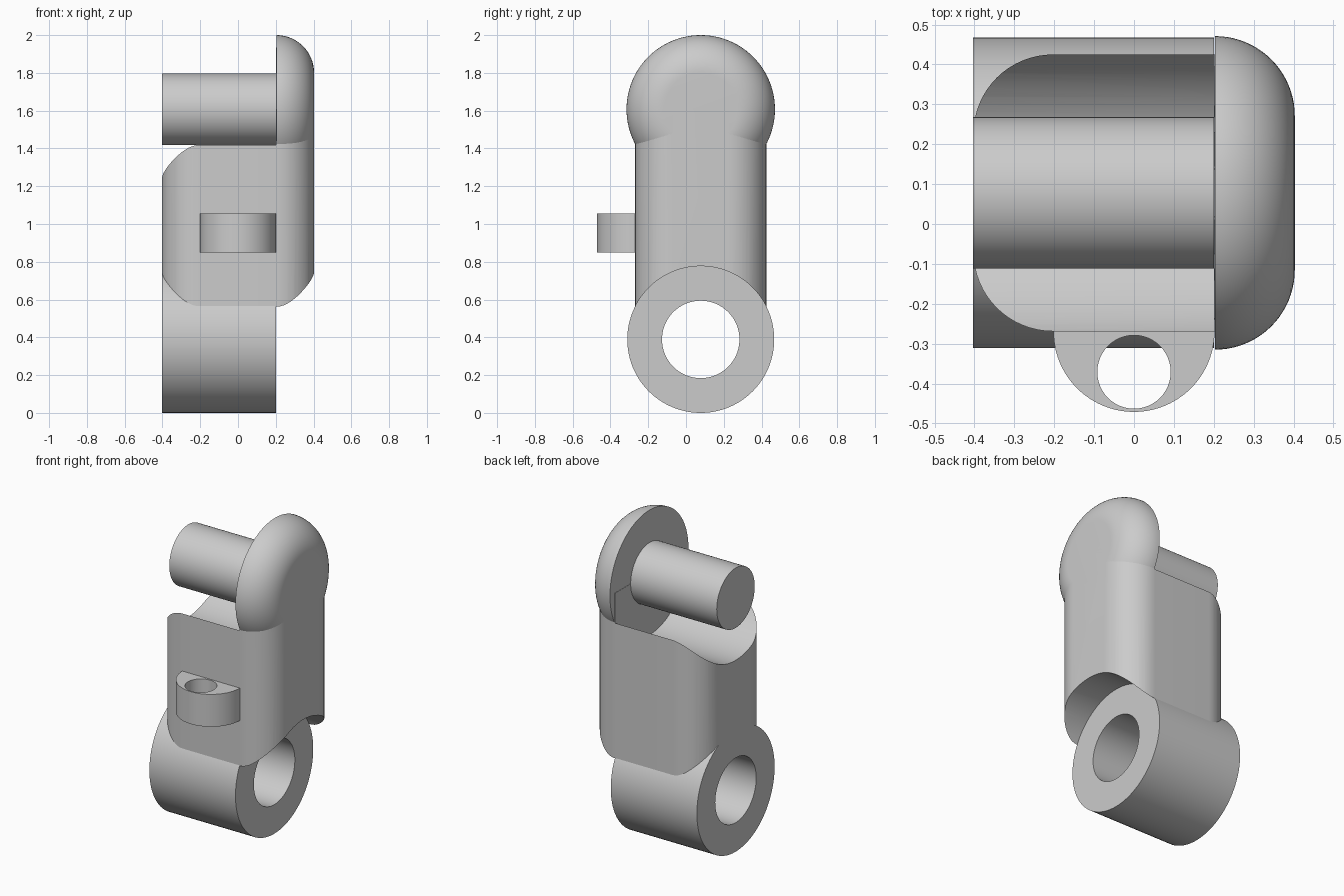
import bpy, bmesh
from math import sin, cos, pi, radians
from mathutils import Vector

cube = bpy.data.objects.get("Cube")
if cube:
    bpy.data.objects.remove(cube)

# One plain grey for the whole link
GREY = (0.6, 0.6, 0.6, 1)
grey = bpy.data.materials.new("plain grey")
grey.use_nodes = True
grey.diffuse_color = GREY
grey.node_tree.nodes["Principled BSDF"].inputs["Base Color"].default_value = GREY

MID_Y = 0.078               # depth of both hinge axes
LOW_Z, HIGH_Z = 0.389, 1.607  # heights of ring axis and pin axis
EDGE = 0.2                  # rounding radius and shared inner plane in x
HALF_W, HALF_D = 0.403, 0.347


def finish(name, bm):
    bmesh.ops.remove_doubles(bm, verts=bm.verts, dist=1e-5)
    bmesh.ops.recalc_face_normals(bm, faces=bm.faces)
    mesh = bpy.data.meshes.new(name)
    bm.to_mesh(mesh)
    bm.free()
    mesh.materials.append(grey)
    obj = bpy.data.objects.new(name, mesh)
    bpy.context.collection.objects.link(obj)
    return obj


def revolve(name, profile, z, closed=False):
    """Turn (x, radius) points about a side-to-side axis at height z."""
    bm = bmesh.new()
    verts = [bm.verts.new((x, MID_Y, z + r)) for x, r in profile]
    edges = [bm.edges.new(pair) for pair in zip(verts, verts[1:])]
    if closed:
        edges.append(bm.edges.new((verts[-1], verts[0])))
    bmesh.ops.spin(bm, geom=verts + edges, cent=(0, MID_Y, z), axis=(1, 0, 0),
                   angle=2 * pi, steps=96)
    return finish(name, bm)


def prism(name, outline, z0, z1):
    """Extrude an (x, y) outline upward."""
    bm = bmesh.new()
    face = bm.faces.new([bm.verts.new((x, y, z0)) for x, y in outline])
    top = bmesh.ops.extrude_face_region(bm, geom=[face])["geom"]
    bmesh.ops.translate(bm, vec=Vector((0, 0, z1 - z0)),
                        verts=[v for v in top if isinstance(v, bmesh.types.BMVert)])
    return finish(name, bm)


def arc(cx, cy, r, start, end, steps):
    angles = [radians(start + (end - start) * i / steps) for i in range(steps + 1)]
    return [(cx + r * cos(a), cy + r * sin(a)) for a in angles]


def carve(obj, *cutters):
    for cutter in cutters:
        mod = obj.modifiers.new("cut", 'BOOLEAN')
        mod.operation, mod.solver, mod.object = 'DIFFERENCE', 'EXACT', cutter
    graph = bpy.context.evaluated_depsgraph_get()
    mesh = bpy.data.meshes.new_from_object(obj.evaluated_get(graph))
    obj.modifiers.clear()
    obj.data = mesh
    for cutter in cutters:
        bpy.data.objects.remove(cutter)


# Body: block with four rounded upright corners
outline = []
for i, (sx, sy) in enumerate([(1, 1), (-1, 1), (-1, -1), (1, -1)]):
    outline += arc(sx * (HALF_W - EDGE), MID_Y + sy * (HALF_D - EDGE), EDGE,
                   90 * i, 90 * i + 90, 16)
body = prism("body", outline, 0.5, HIGH_Z)

# Clearance hollows: above for a neighbour's ring, below beside this ring
top_cut = revolve("top_hollow", [(-0.6, 0), (-0.6, 0.395), (EDGE, 0.395), (EDGE, 0)], HIGH_Z)
low_cut = revolve("low_hollow", [(-0.6, 0), (-0.6, 0.38), (EDGE, 0.38), (EDGE, 0.388),
                                 (0.6, 0.388), (0.6, 0)], LOW_Z)
carve(body, top_cut, low_cut)

# Lower hinge ring
ring = revolve("hinge_ring", [(-HALF_W, 0.205), (-HALF_W, 0.389), (EDGE, 0.389),
                              (EDGE, 0.205)], LOW_Z, closed=True)

# Domed side cheek carrying the pin
cheek = revolve("pin_cheek", [(EDGE, 0)] + [(x, r) for r, x in
                arc(0.193, HALF_W - EDGE, EDGE, 0, 90, 20)] + [(HALF_W, 0)], HIGH_Z)

# Hinge pin
pin = revolve("hinge_pin", [(-HALF_W, 0), (-HALF_W, 0.19), (EDGE, 0.19)], HIGH_Z)

# Front lug with an upright hole
front = MID_Y - HALF_D
lug = prism("front_lug", arc(0, front, 0.202, 180, 360, 48), 0.85, 1.055)
hole = prism("lug_hole", arc(0, -0.371, 0.092, 0, 352.5, 47), 0.7, 1.2)
carve(lug, hole)

# Smooth round surfaces, crisp edges
bpy.ops.object.select_all(action='DESELECT')
for obj in (body, ring, cheek, pin, lug):
    obj.select_set(True)
bpy.context.view_layer.objects.active = body
bpy.ops.object.shade_smooth_by_angle(angle=radians(30))
